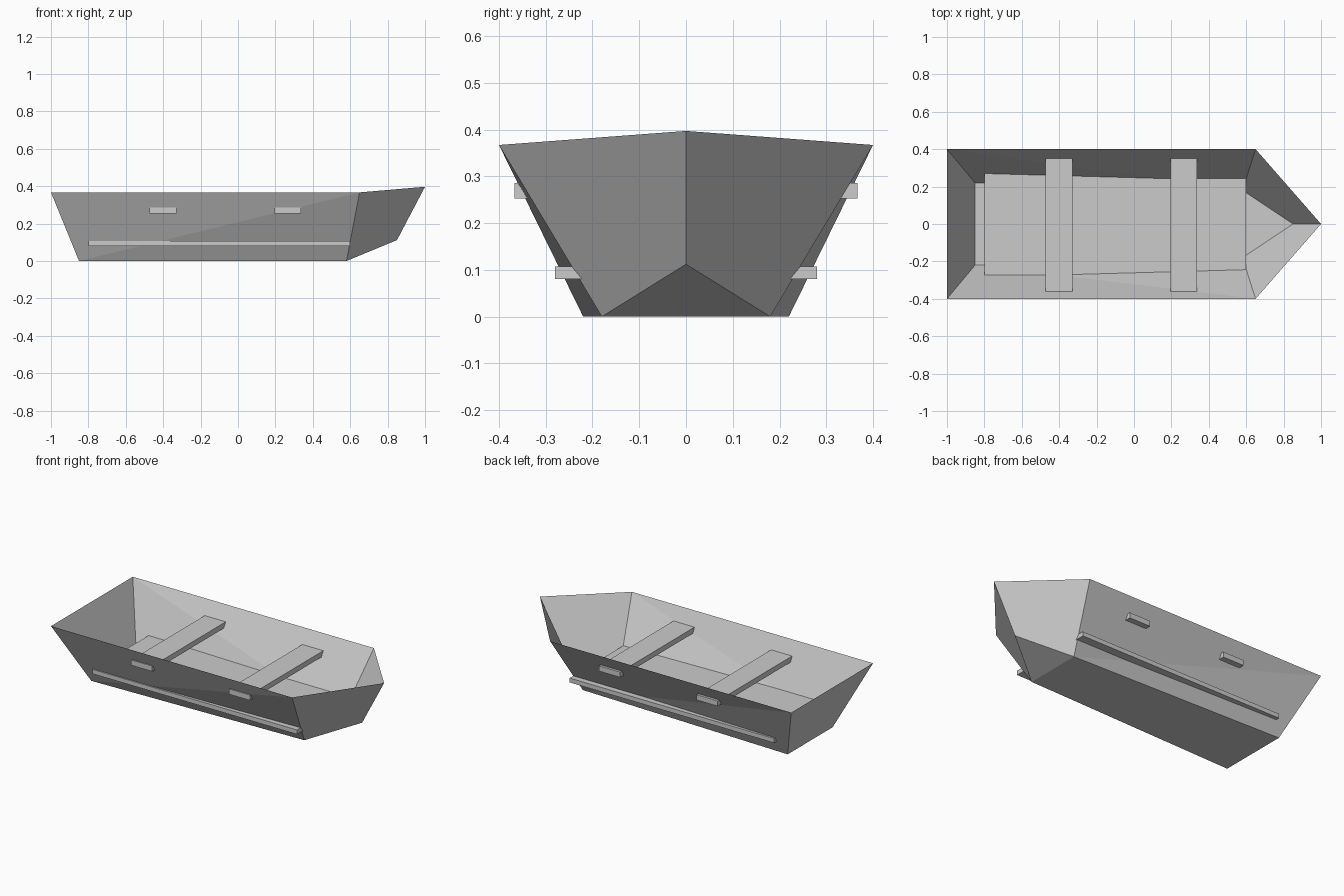
import bpy

cube = bpy.data.objects.get("Cube")
if cube:
    bpy.data.objects.remove(cube, do_unlink=True)

grey = bpy.data.materials.new("light_grey")
grey.use_nodes = True
grey.diffuse_color = (0.6, 0.6, 0.6, 1)
grey.node_tree.nodes["Principled BSDF"].inputs["Base Color"].default_value = (0.6, 0.6, 0.6, 1)


def add_mesh(name, verts, faces):
    mesh = bpy.data.meshes.new(name)
    mesh.from_pydata(verts, [], faces)
    mesh.materials.append(grey)
    obj = bpy.data.objects.new(name, mesh)
    bpy.context.collection.objects.link(obj)
    return obj


def add_plank(name, x, y, z):
    """Box spanning the (low, high) ranges in each axis."""
    verts = [(a, b, c) for a in x for b in y for c in z]
    faces = [(0, 1, 3, 2), (4, 6, 7, 5), (0, 4, 5, 1),
             (2, 3, 7, 6), (0, 2, 6, 4), (1, 5, 7, 3)]
    return add_mesh(name, verts, faces)


# Open thin-walled hull with a flat stern and a pointed, raised bow
hull_points = [
    (-0.85, -0.22, 0), (0.58, -0.18, 0), (0.65, -0.4, 0.367), (-1, -0.4, 0.367),
    (-0.85, 0.22, 0), (0.58, 0.18, 0), (0.65, 0.4, 0.367), (-1, 0.4, 0.367),
    (0.85, 0, 0.112), (1, 0, 0.397),
]
hull_faces = [
    (0, 4, 5, 1),                # bottom
    (0, 3, 7, 4),                # stern
    (0, 1, 2), (0, 2, 3),        # right side
    (4, 7, 5), (5, 7, 6),        # left side
    (1, 5, 8),                   # bow underside
    (1, 8, 9, 2), (5, 6, 9, 8),  # bow sides
]
add_mesh("hull", hull_points, hull_faces)

# Floor board and benches run through the side walls
add_plank("floor_board", (-0.8, 0.6), (-0.28, 0.28), (0.08, 0.107))
for name, x in (("rear_bench", -0.402), ("front_bench", 0.266)):
    add_plank(name, (x - 0.072, x + 0.072), (-0.367, 0.367), (0.253, 0.286))
